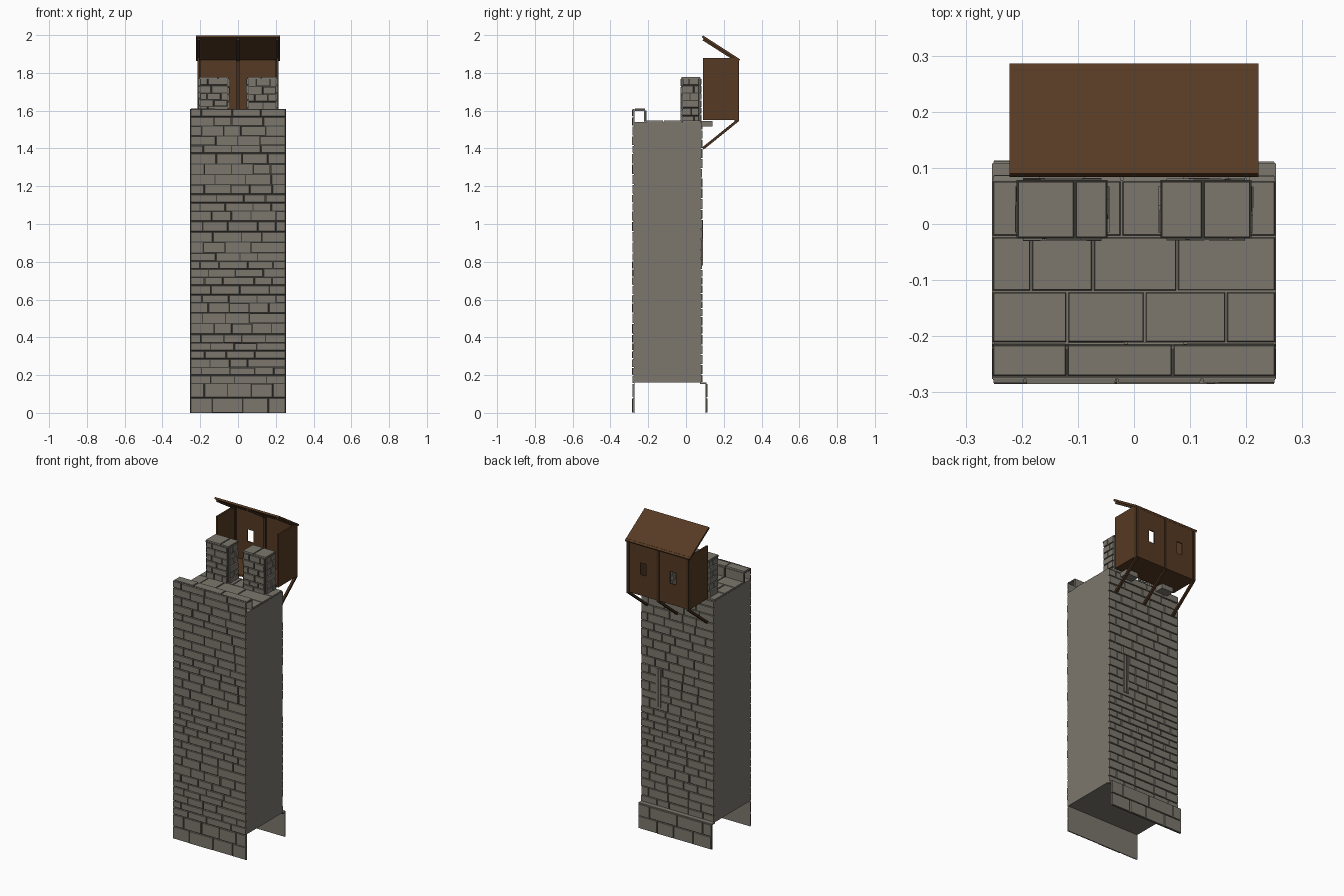
import bpy, bmesh, math, random
from mathutils import Matrix, Vector

random.seed(4)
if "Cube" in bpy.data.objects:
    bpy.data.objects.remove(bpy.data.objects["Cube"])


def material(name, rgb):
    m = bpy.data.materials.new(name)
    m.use_nodes = True
    m.diffuse_color = (*rgb, 1)
    m.node_tree.nodes["Principled BSDF"].inputs["Base Color"].default_value = (*rgb, 1)
    return m


STONE = material("stone", (0.2, 0.185, 0.155))
MORTAR = material("mortar", (0.06, 0.056, 0.047))
PLANK = material("plank_brown", (0.092, 0.042, 0.017))
BEAM = material("beam_brown", (0.06, 0.028, 0.012))


def finish(name, bm, *mats):
    me = bpy.data.meshes.new(name)
    bm.to_mesh(me)
    bm.free()
    ob = bpy.data.objects.new(name, me)
    for m in mats:
        me.materials.append(m)
    bpy.context.collection.objects.link(ob)
    return ob


def add_box(bm, lo, hi, frame=Matrix(), taper=0.0):
    """Box between two corners; taper draws the +z end in, for worn edges."""
    lo, hi = Vector(lo), Vector(hi)
    mid, size = (lo + hi) / 2, hi - lo
    verts = bmesh.ops.create_cube(bm, size=1)["verts"]
    for v in verts:
        s = v.co.copy()
        v.co = Vector(s[i] * size[i] for i in range(3)) + mid
        if s.z > 0:
            v.co.x -= math.copysign(taper, s.x)
            v.co.y -= math.copysign(taper, s.y)
        v.co = frame @ v.co
    return verts


def box(name, lo, hi, mat):
    bm = bmesh.new()
    add_box(bm, lo, hi)
    return finish(name, bm, mat)


def beam(name, x, start, end, mat, width=0.014, thick=0.014):
    """Straight timber in a y-z plane from start to end."""
    a, b = Vector((x, *start)), Vector((x, *end))
    d = (b - a).normalized()
    side = Vector((1, 0, 0))
    up = d.cross(side)
    frame = Matrix((side, up, d)).transposed().to_4x4()
    frame.translation = a
    bm = bmesh.new()
    add_box(bm, (-width / 2, -thick / 2, 0), (width / 2, thick / 2, (b - a).length), frame)
    return finish(name, bm, mat)


def masonry(name, origin, u, v, width, rows, brick, depth=0.011, gap=0.0035):
    """Courses of worn blocks on a thin backing; u and v span the wall."""
    u, v = Vector(u), Vector(v)
    frame = Matrix((u, v, u.cross(v))).transposed().to_4x4()
    frame.translation = Vector(origin)
    bm = bmesh.new()
    back = add_box(bm, (0, 0, 0), (width, sum(rows), 0.003), frame)
    normal = u.cross(v)
    bm.normal_update()
    for f in bm.faces:
        f.material_index = int(f.normal.dot(normal) > 0.9)
    y = 0
    for i, h in enumerate(rows):
        x = 0
        w = brick * (0.5 if i % 2 else 0.9) * random.uniform(0.8, 1.2)
        while x < width:
            end = x + w
            if width - end < brick * 0.35:
                end = width
            add_box(bm, (x + gap / 2, y + gap / 2, 0.002),
                    (end - gap / 2, y + h - gap / 2, depth * random.uniform(0.8, 1.1)),
                    frame, 0.0015)
            x = end
            w = brick * random.uniform(0.7, 1.3)
        y += h
    return finish(name, bm, STONE, MORTAR)


def courses(total, count):
    """Uneven course heights that add up to total."""
    hs = [random.uniform(0.8, 1.2) for _ in range(count)]
    return [h * total / sum(hs) for h in hs]


X, Y, Z = (1, 0, 0), (0, 1, 0), (0, 0, 1)
NX, NY = (-1, 0, 0), (0, -1, 0)
HALF, FRONT, BACK, BASE, DECK, RIM = 0.253, -0.273, 0.075, 0.16, 1.54, 1.61

# Tower body with block faces front and back
box("tower_core", (-HALF, FRONT, BASE), (HALF, BACK, DECK), STONE)
masonry("front_wall", (-HALF, FRONT, 0), X, Z, 2 * HALF,
        [0.08, 0.075] + courses(RIM - 0.155, 30), 0.13)
masonry("back_wall", (HALF, BACK, BASE), NX, Z, 2 * HALF, courses(DECK - BASE, 28), 0.11)
masonry("back_plinth", (HALF, 0.102, 0), NX, Z, 2 * HALF, [0.08, 0.075], 0.15)
box("plinth_ledge", (-HALF, BACK, 0.152), (HALF, 0.108, BASE), STONE)

# Narrow upright stones around the rear slit
for i, x in enumerate((0.118, 0.14)):
    box(f"slit_jamb_{i}", (x - 0.006, BACK, 0.78), (x + 0.006, 0.09, 1.02), STONE)
box("slit_opening", (0.124, BACK, 0.78), (0.134, 0.0875, 1.02), MORTAR)

# Paved deck and front parapet
masonry("deck_paving", (-HALF, -0.212, DECK - 0.003), X, Y, 2 * HALF, [0.092, 0.098, 0.1], 0.135)
masonry("parapet_top", (-HALF, -0.272, RIM - 0.011), X, Y, 2 * HALF, [0.058], 0.16)
masonry("parapet_inner", (HALF, -0.222, DECK), NX, Z, 2 * HALF, [0.064], 0.15)

# Two merlons, block-faced on all sides
for side, cx in (("right", -0.128), ("left", 0.128)):
    x0, x1, y0, y1, h = cx - 0.073, cx + 0.073, -0.018, 0.07, 0.23
    box(f"{side}_merlon_core", (x0, y0, DECK), (x1, y1, DECK + h), STONE)
    for face, origin, u, w in (("front", (x0, y0), X, x1 - x0), ("back", (x1, y1), NX, x1 - x0),
                               ("outer", (x1, y0), Y, y1 - y0), ("inner", (x0, y1), NY, y1 - y0)):
        masonry(f"{side}_merlon_{face}", (*origin, DECK), u, Z, w, courses(h, 6), 0.075)
    masonry(f"{side}_merlon_cap", (x0 - 0.008, y0 - 0.008, DECK + h - 0.002), X, Y,
            x1 - x0 + 0.016, [y1 - y0 + 0.016], 0.1)
    box(f"{side}_corbel", (cx - 0.04, BACK, 1.515), (cx + 0.04, 0.14, 1.545), STONE)

# Timber gallery: floor, sides, and back wall with two windows
IN, OUT, FLOOR, EAVE = 0.09, 0.268, 1.55, 1.88
box("gallery_floor", (-0.215, IN, FLOOR), (0.215, OUT, FLOOR + 0.01), PLANK)
for side, s in (("right", -1), ("left", 1)):
    box(f"gallery_{side}_wall", (s * 0.21 - 0.005, IN, FLOOR), (s * 0.21 + 0.005, OUT, EAVE), PLANK)

bm = bmesh.new()
W0, W1, SILL, HEAD = 0.082, 0.122, 1.68, 1.755
for s in (-1, 1):
    for a, b, lo, hi in ((0, W0, FLOOR, EAVE), (W1, 0.215, FLOOR, EAVE),
                         (W0, W1, FLOOR, SILL), (W0, W1, HEAD, EAVE)):
        add_box(bm, (min(s * a, s * b), OUT, lo), (max(s * a, s * b), OUT + 0.007, hi))
finish("gallery_back_wall", bm, PLANK)

# Frames: post, brace and rafter at each end and the middle
for i, x in enumerate((-0.207, 0, 0.207)):
    box(f"post_{i}", (x - 0.008, 0.258, FLOOR - 0.005), (x + 0.008, 0.28, EAVE - 0.01), BEAM)
    beam(f"brace_{i}", x, (0.09, 1.4), (0.276, 1.55), BEAM)
    beam(f"rafter_{i}", x, (0.092, 1.978), (0.272, 1.863), BEAM)

# Sloping plank roof
beam("roof", 0, (0.087, 1.993), (0.283, 1.867), PLANK, 0.444, 0.012)
